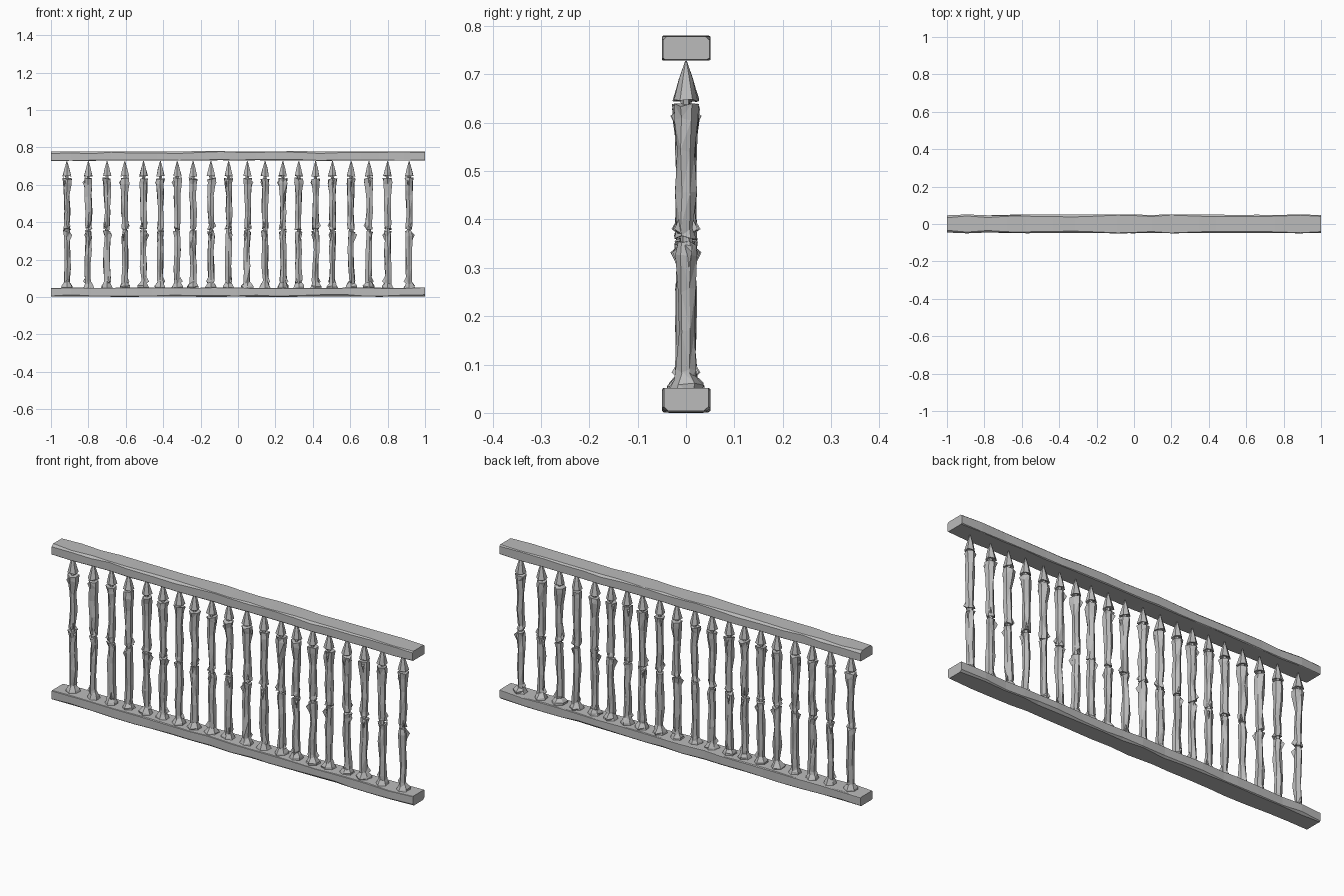
import bpy, bmesh, math, random
from mathutils import Vector

random.seed(4)
cube = bpy.data.objects.get("Cube")
if cube:
    bpy.data.objects.remove(cube, do_unlink=True)

stone = bpy.data.materials.new("weathered_grey")
stone.use_nodes = True
GREY = (0.5, 0.5, 0.5, 1)
stone.diffuse_color = GREY
stone.node_tree.nodes["Principled BSDF"].inputs["Base Color"].default_value = GREY


def jit(a):
    return random.uniform(-a, a)


def loft(bm, rings):
    """Skin a list of equal-length point rings and cap both ends."""
    loops = [[bm.verts.new(p) for p in ring] for ring in rings]
    n = len(loops[0])
    for a, b in zip(loops, loops[1:]):
        for i in range(n):
            j = (i + 1) % n
            bm.faces.new((a[i], a[j], b[j], b[i]))
    bm.faces.new(loops[0][::-1])
    bm.faces.new(loops[-1])


def finish(bm, name):
    bmesh.ops.recalc_face_normals(bm, faces=bm.faces)
    bmesh.ops.triangulate(bm, faces=bm.faces)
    mesh = bpy.data.meshes.new(name)
    bm.to_mesh(mesh)
    bm.free()
    mesh.materials.append(stone)
    obj = bpy.data.objects.new(name, mesh)
    bpy.context.collection.objects.link(obj)
    return obj


def rail(name, z0, z1, flip):
    """Long hewn beam with uneven chamfers on its worn side."""
    bm = bmesh.new()
    rings = []
    steps = 18
    for s in range(steps + 1):
        end = s in (0, steps)
        x = -1 + 2 * s / steps + (0 if end else jit(0.025))
        hy = 0.047 + jit(0.003)
        worn = random.uniform(0.002, 0.012)
        soft = random.uniform(0.001, 0.004)
        lo, hi = (worn, soft) if flip else (soft, worn)
        a, b = z0 + abs(jit(0.004)), z1 - abs(jit(0.005))
        rings.append([(x, y, z) for y, z in (
            (-hy + lo, a), (hy - lo, a), (hy + 0.001, a + lo), (hy + 0.001, b - hi),
            (hy - hi, b), (-hy + hi, b), (-hy, b - hi), (-hy, a + lo))])
    loft(bm, rings)
    finish(bm, name)


def post_ring(x, z, r, rough, sides=6, tilt=0.0):
    ring = []
    for i in range(sides):
        t = math.tau * (i + 0.5) / sides
        q = r + jit(rough)
        ring.append((x + q * math.cos(t), q * math.sin(t), z + jit(tilt)))
    return ring


def shard(bm, x, z, r, height):
    """Thin splinter standing off the shaft."""
    t = random.uniform(0, math.tau)
    out = Vector((math.cos(t), math.sin(t), 0))
    side = Vector((-out.y, out.x, 0)) * 0.008
    c = Vector((x, 0, z))
    pts = [c + out * r * 0.6 + side, c + out * r * 0.6 - side,
           c + out * (r + 0.01) + Vector((0, 0, height * 0.3)),
           c + out * r * 0.7 + Vector((0, 0, height))]
    v = [bm.verts.new(p) for p in pts]
    for f in ((0, 1, 2), (1, 3, 2), (3, 0, 2), (0, 3, 1)):
        bm.faces.new([v[i] for i in f])


def baluster(x, index):
    bm = bmesh.new()
    # splayed foot
    loft(bm, [post_ring(x, 0.04, 0.036, 0.005), post_ring(x, 0.058, 0.032, 0.007, tilt=0.005),
              post_ring(x, 0.085, 0.013, 0.003)])
    # lower and upper shafts, uneven along their length
    for z0, z1, flare in ((0.066, 0.352, 0.0), (0.363, 0.634, 0.005)):
        rings = []
        for k, f in enumerate((0, 0.08, 0.35, 0.65, 0.9, 1)):
            r = 0.018 + (flare if k >= 4 else 0) + (0.002 if k in (0, 5) else 0)
            rings.append(post_ring(x + jit(0.003), z0 + f * (z1 - z0), r, 0.005, tilt=0.006))
        loft(bm, rings)
        shard(bm, x, z0 + 0.005, 0.02, 0.04)
        shard(bm, x, z1 - 0.005, 0.022, -0.05)
    # narrow neck at the joint
    loft(bm, [post_ring(x, 0.342, 0.012, 0.002), post_ring(x, 0.374, 0.012, 0.002)])
    # pointed finial, with a thin pin into the rail and shaft
    loft(bm, [post_ring(x, 0.625, 0.008, 0.002), post_ring(x, 0.65, 0.01, 0.002),
              post_ring(x, 0.646, 0.025, 0.003, tilt=0.003),
              post_ring(x, 0.69, 0.014, 0.001), post_ring(x, 0.727, 0.002, 0)])
    finish(bm, "baluster_%02d" % index)


rail("bottom_rail", 0.0, 0.052, True)
rail("top_rail", 0.728, 0.782, False)
offsets = (0.05, 0.145, 0.24, 0.325, 0.415, 0.505, 0.605, 0.70, 0.80, 0.915)
for i, x in enumerate([-o for o in reversed(offsets)] + list(offsets)):
    baluster(x, i + 1)
